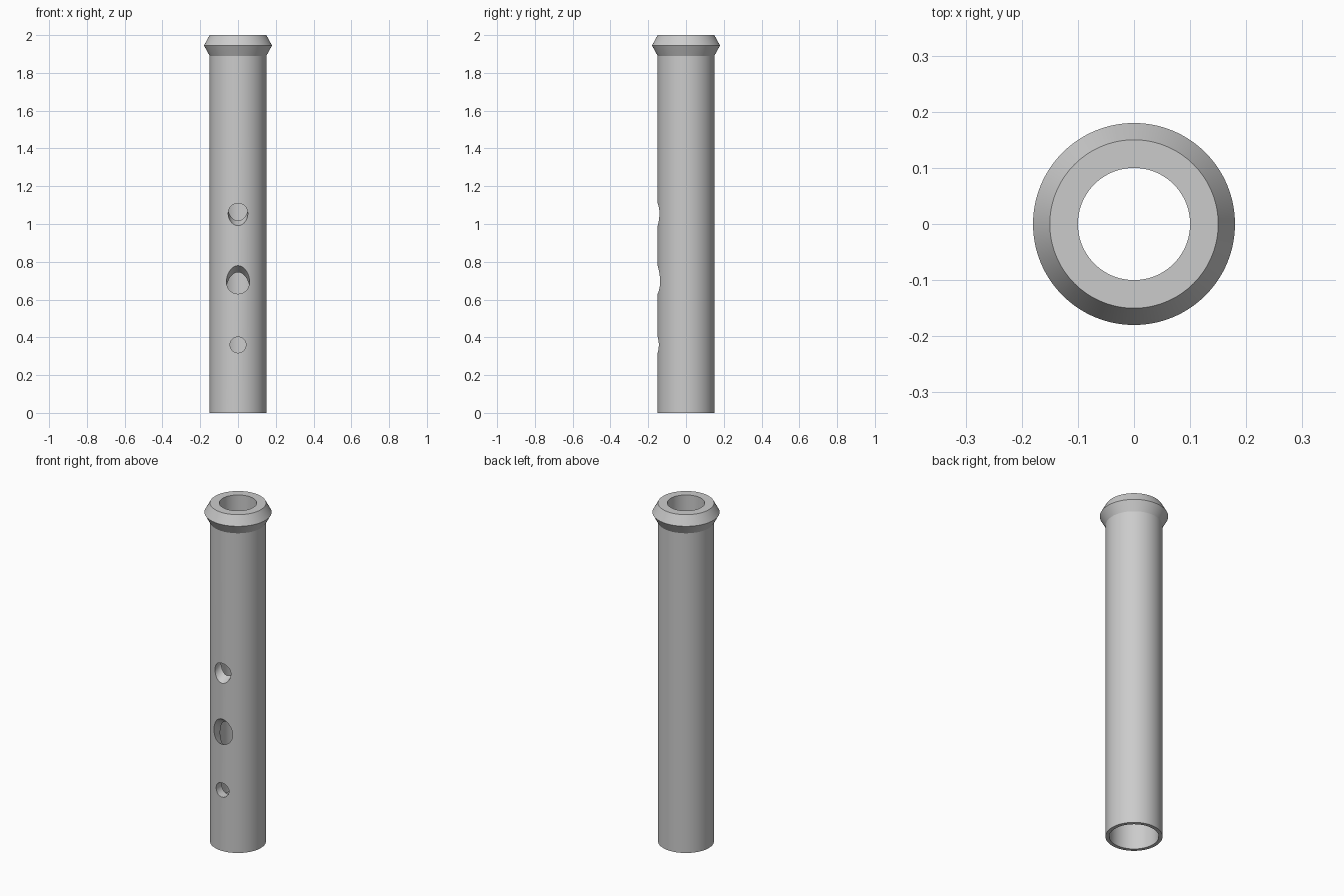
import bpy
import bmesh
import math
from mathutils import Matrix, Vector

if "Cube" in bpy.data.objects:
    bpy.data.objects.remove(bpy.data.objects["Cube"], do_unlink=True)

# Single grey material
grey = bpy.data.materials.new("plain grey")
grey.use_nodes = True
colour = (0.6, 0.6, 0.6, 1)
grey.diffuse_color = colour
grey.node_tree.nodes["Principled BSDF"].inputs["Base Color"].default_value = colour


def make_object(name, bm):
    mesh = bpy.data.meshes.new(name)
    bmesh.ops.recalc_face_normals(bm, faces=bm.faces)
    bm.to_mesh(mesh)
    bm.free()
    mesh.materials.append(grey)
    obj = bpy.data.objects.new(name, mesh)
    bpy.context.collection.objects.link(obj)
    return obj


def lathe(name, profile, steps=128):
    """Turn a closed (radius, height) profile about the z axis."""
    bm = bmesh.new()
    verts = [bm.verts.new((r, 0, z)) for r, z in profile]
    edges = [bm.edges.new((a, b)) for a, b in zip(verts, verts[1:] + verts[:1])]
    bmesh.ops.spin(bm, geom=verts + edges, axis=(0, 0, 1), cent=(0, 0, 0),
                   angle=math.tau, steps=steps, use_merge=True)
    bmesh.ops.remove_doubles(bm, verts=bm.verts, dist=0.0001)
    return make_object(name, bm)


def drill(name, radius, height, tilt):
    """Cutter through the front wall; positive tilt rises inward."""
    angle = math.radians(tilt)
    inward = Vector((0, math.cos(angle), math.sin(angle)))
    turn = inward.to_track_quat("Z", "Y").to_matrix().to_4x4()
    place = Matrix.Translation((0, -0.15, height))
    bm = bmesh.new()
    bmesh.ops.create_cone(bm, cap_ends=True, segments=64, radius1=radius,
                          radius2=radius, depth=0.24, matrix=place @ turn)
    cutter = make_object(name, bm)
    cutter.hide_render = True
    return cutter


# Tube with bevelled collar, straight bore and wider socket at the foot
tube = lathe("tube", [
    (0.13, 0), (0.15, 0), (0.15, 1.89), (0.18, 1.945),
    (0.15, 2), (0.1, 2), (0.1, 0.25), (0.13, 0.25),
])

# Three finger holes, the upper two slanted
holes = [("upper_hole", 0.052, 1.05, 28),
         ("middle_hole", 0.061, 0.705, -35),
         ("lower_hole", 0.042, 0.36, 0)]
for name, radius, height, tilt in holes:
    cutter = drill(name + "_cutter", radius, height, tilt)
    cut = tube.modifiers.new(name, "BOOLEAN")
    cut.operation = "DIFFERENCE"
    cut.solver = "EXACT"
    cut.object = cutter

# Apply the cuts, then smooth the round surfaces
bpy.context.view_layer.objects.active = tube
tube.select_set(True)
for modifier in list(tube.modifiers):
    cutter = modifier.object
    bpy.ops.object.modifier_apply(modifier=modifier.name)
    bpy.data.objects.remove(cutter, do_unlink=True)
bpy.ops.object.shade_smooth_by_angle(angle=math.radians(25))
